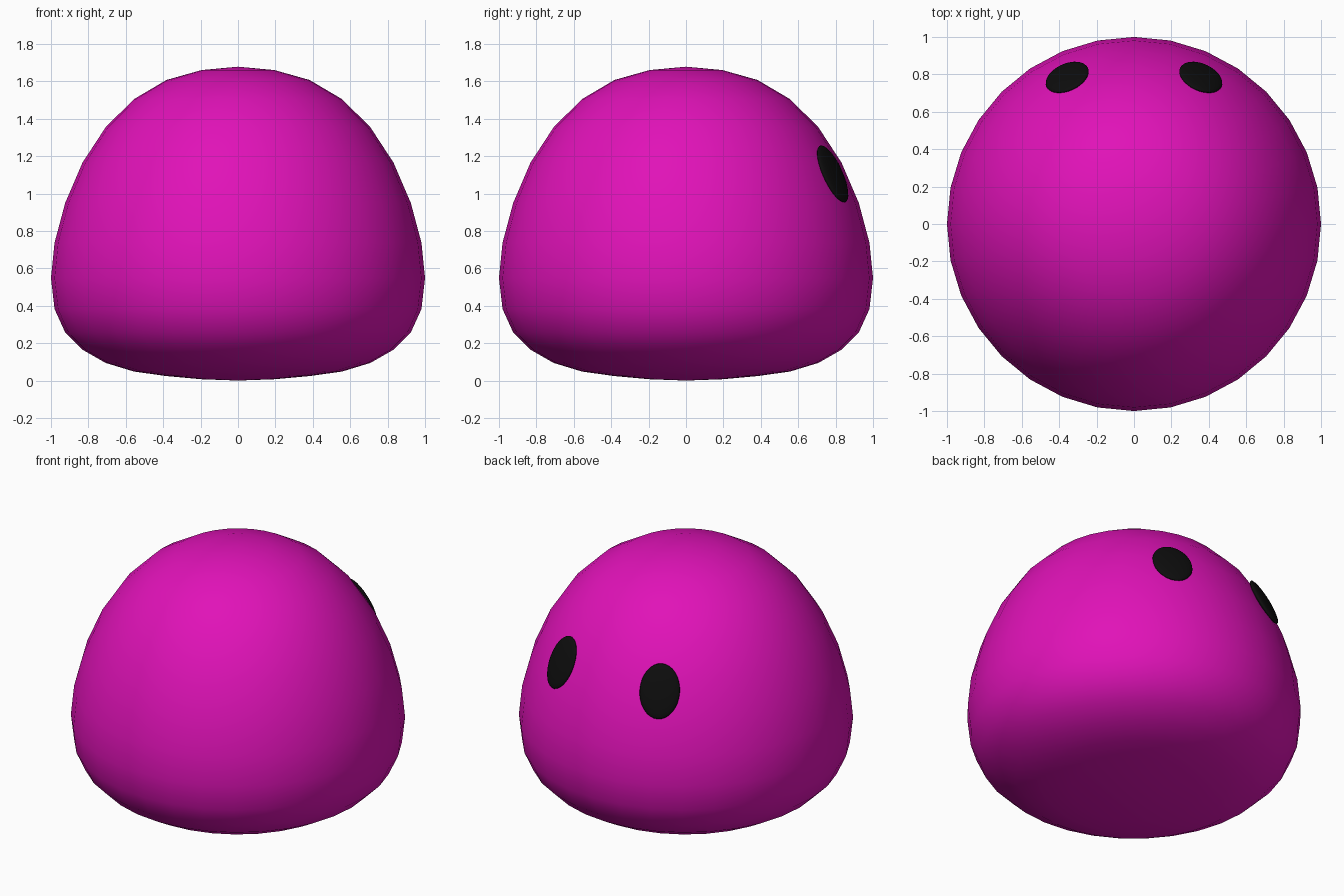
import bpy, bmesh, math
from mathutils import Matrix, Vector

if "Cube" in bpy.data.objects:
    bpy.data.objects.remove(bpy.data.objects["Cube"])


def material(name, color):
    m = bpy.data.materials.new(name)
    m.diffuse_color = color
    m.use_nodes = True
    m.node_tree.nodes["Principled BSDF"].inputs["Base Color"].default_value = m.diffuse_color
    return m


def sphere(name, mat, segments, rings):
    bm = bmesh.new()
    bmesh.ops.create_uvsphere(bm, u_segments=segments, v_segments=rings, radius=1)
    for f in bm.faces:
        f.smooth = True
    mesh = bpy.data.meshes.new(name)
    bm.to_mesh(mesh)
    bm.free()
    mesh.materials.append(mat)
    ob = bpy.data.objects.new(name, mesh)
    bpy.context.collection.objects.link(ob)
    return ob


pink = material("magenta", (0.75, 0.006, 0.48, 1))
black = material("black", (0.004, 0.004, 0.004, 1))

# Body: sphere whose rings are moved to a flat-bottomed dome profile
heights = [0, 0.007, 0.024, 0.048, 0.094, 0.165, 0.257, 0.382, 0.548,
           0.737, 0.95, 1.165, 1.355, 1.505, 1.607, 1.66, 1.678]
body = sphere("body", pink, 32, 16)
for v in body.data.vertices:
    ring = round(math.acos(max(-1, min(1, -v.co.z))) / math.pi * 16)
    v.co.z = heights[ring]

# Eyes: thin ovals lying on the dome, mirrored left and right
tilt = math.radians(24.5)
for side, label in ((1, "right"), (-1, "left")):
    eye = sphere(label + "_eye", black, 32, 16)
    azimuth = side * math.radians(24.5)
    out = Vector((math.sin(azimuth), math.cos(azimuth), 0))
    normal = out * math.cos(tilt) + Vector((0, 0, math.sin(tilt)))
    across = Vector((0, 0, 1)).cross(normal).normalized()
    up = normal.cross(across)
    axes = Matrix((across, up, normal)).transposed().to_4x4()
    eye.data.transform(Matrix.Translation(out * 0.862 + Vector((0, 0, 1.105))) @ axes
                       @ Matrix.Diagonal((0.122, 0.167, 0.026, 1)))
